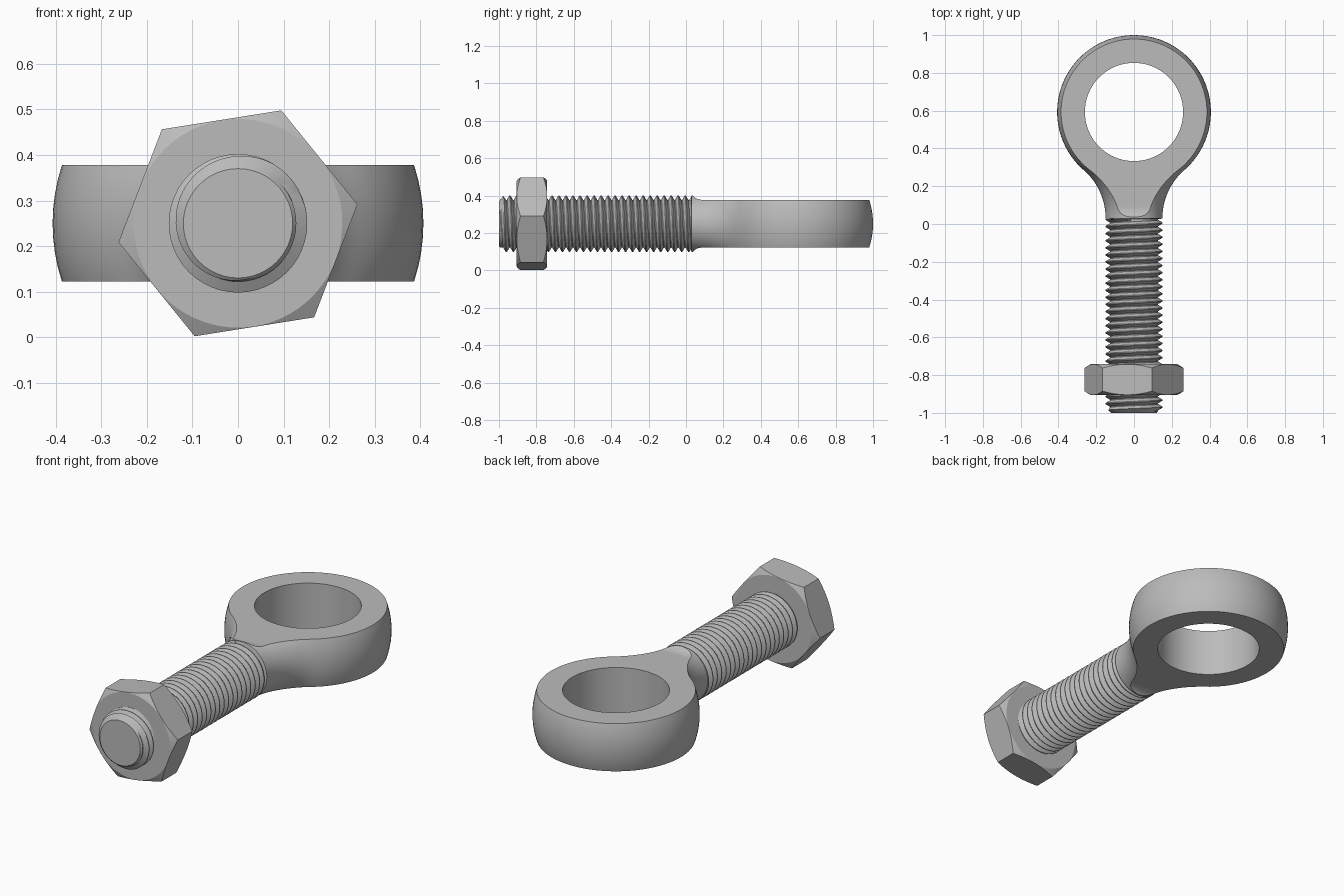
import bpy
import bmesh
from math import sin, cos, pi, sqrt, atan2, radians

default = bpy.data.objects.get("Cube")
if default:
    bpy.data.objects.remove(default)

AXIS_Z = 0.25                 # height of the bolt axis
EYE_Y, EYE_R, HOLE_R = 0.593, 0.407, 0.26
HALF_H = 0.128                # half thickness of the eye
NECK_Y, CREST_R, ROOT_R = 0.03, 0.152, 0.128
PITCH, TIP_Y, TIP_R = 0.0375, -1.0, 0.12

steel = bpy.data.materials.new("steel grey")
steel.use_nodes = True
colour = (0.5, 0.5, 0.5, 1)
steel.diffuse_color = colour
steel.node_tree.nodes["Principled BSDF"].inputs["Base Color"].default_value = colour


def add_object(name, verts, faces):
    mesh = bpy.data.meshes.new(name)
    mesh.from_pydata(verts, [], faces)
    bm = bmesh.new()
    bm.from_mesh(mesh)
    bmesh.ops.remove_doubles(bm, verts=bm.verts, dist=1e-5)
    bmesh.ops.recalc_face_normals(bm, faces=bm.faces)
    bm.to_mesh(mesh)
    bm.free()
    mesh.materials.append(steel)
    obj = bpy.data.objects.new(name, mesh)
    bpy.context.collection.objects.link(obj)
    return obj


def around(r, a, y):
    return (r * sin(a), y, AXIS_Z + r * cos(a))


def lathe(name, profile, sides):
    """Turn (y, radius) points about the bolt axis and cap both ends."""
    n = len(profile)
    verts = [around(r, 2 * pi * i / sides, y) for i in range(sides) for y, r in profile]
    faces = [(i * n + j, i * n + j + 1, (i + 1) % sides * n + j + 1, (i + 1) % sides * n + j)
             for i in range(sides) for j in range(n - 1)]
    faces += [[i * n + j for i in range(sides)] for j in (0, n - 1)]
    return add_object(name, verts, faces)


def prism(name, lower, upper):
    n = len(lower)
    faces = [(i, (i + 1) % n, (i + 1) % n + n, i + n) for i in range(n)]
    faces += [list(range(n)), list(range(n, 2 * n))]
    return add_object(name, lower + upper, faces)


def activate(obj):
    bpy.ops.object.select_all(action='DESELECT')
    obj.select_set(True)
    bpy.context.view_layer.objects.active = obj


def cut(obj, cutter, operation):
    mod = obj.modifiers.new("cut", 'BOOLEAN')
    mod.operation, mod.object, mod.solver = operation, cutter, 'EXACT'
    activate(obj)
    bpy.ops.object.modifier_apply(modifier=mod.name)
    bpy.data.objects.remove(cutter)


def smooth(obj, angle):
    activate(obj)
    bpy.ops.object.shade_smooth_by_angle(angle=radians(angle))


# Eye: a ball with a filleted neck, turned about the bolt axis
base_r = 0.15
reach = EYE_Y - NECK_Y
fillet = (reach ** 2 + base_r ** 2 - EYE_R ** 2) / (2 * (EYE_R - base_r))
tangent = atan2(base_r + fillet, reach)
profile = [(NECK_Y - 0.004, base_r - 0.012)]
for k in range(13):
    a = (pi / 2 - tangent) * k / 12
    profile.append((NECK_Y + fillet * sin(a), base_r + fillet * (1 - cos(a))))
for k in range(1, 37):
    a = tangent + (pi - 0.01 - tangent) * k / 36
    profile.append((EYE_Y - EYE_R * cos(a), EYE_R * sin(a)))
eye = lathe("eye", profile, 80)

# Flat top and bottom, flaring out where the neck meets the shank
edge = [(0.0, 0.185), (0.03, 0.156), (0.045, 0.141), (0.06, 0.132), (0.08, HALF_H), (1.2, HALF_H)]
outline = [(y, AXIS_Z + h) for y, h in edge] + [(y, AXIS_Z - h) for y, h in reversed(edge)]
slab = prism("slab_cutter", [(-0.6, y, z) for y, z in outline], [(0.6, y, z) for y, z in outline])
cut(eye, slab, 'INTERSECT')

ring = [2 * pi * i / 80 for i in range(80)]
bore = prism("bore_cutter", *[[(HOLE_R * cos(a), EYE_Y + HOLE_R * sin(a), z) for a in ring]
                              for z in (-0.3, 0.8)])
cut(eye, bore, 'DIFFERENCE')
smooth(eye, 25)

# Threaded shank: one continuous right-hand helix, clamped at both ends
SIDES = 48
tooth = [(0.0, ROOT_R), (0.12, ROOT_R), (0.5, CREST_R), (0.62, CREST_R)]
turns = int((NECK_Y - TIP_Y) / PITCH) + 4
rows = turns * len(tooth)
verts = []
for i in range(SIDES):
    for j in range(rows):
        offset, r = tooth[j % len(tooth)]
        y = TIP_Y + PITCH * (j // len(tooth) - 2 + offset + i / SIDES)
        y = min(max(y, TIP_Y), NECK_Y + 0.01)
        r = min(r, TIP_R + (y - TIP_Y) * 1.2)
        if y > NECK_Y:
            r = ROOT_R
        verts.append(around(r, 2 * pi * i / SIDES, y))
faces = []
for i in range(SIDES):
    step = len(tooth) if i == SIDES - 1 else 0
    nxt = (i + 1) % SIDES * rows
    for j in range(rows - 1 - step):
        faces.append((i * rows + j, i * rows + j + 1, nxt + j + 1 + step, nxt + j + step))
for j in (len(tooth), rows - 1):
    faces.append([i * rows + j for i in range(SIDES)])
shank = add_object("threaded_shank", verts, faces)
smooth(shank, 30)

# Hex nut with corners chamfered on both faces
NUT_FRONT, NUT_BACK, NUT_R = -0.905, -0.742, 0.2655
hexagon = [radians(21 + 60 * k) for k in range(6)]
nut = prism("hex_nut", *[[around(NUT_R, a, y) for a in hexagon] for y in (NUT_FRONT, NUT_BACK)])
flat_r, wide_r = 0.229, 0.3
drop = (wide_r - flat_r) * 0.56
chamfer = lathe("chamfer_cutter", [(NUT_FRONT, flat_r), (NUT_FRONT + drop, wide_r),
                                   (NUT_BACK - drop, wide_r), (NUT_BACK, flat_r)], 72)
cut(nut, chamfer, 'INTERSECT')
smooth(nut, 20)
